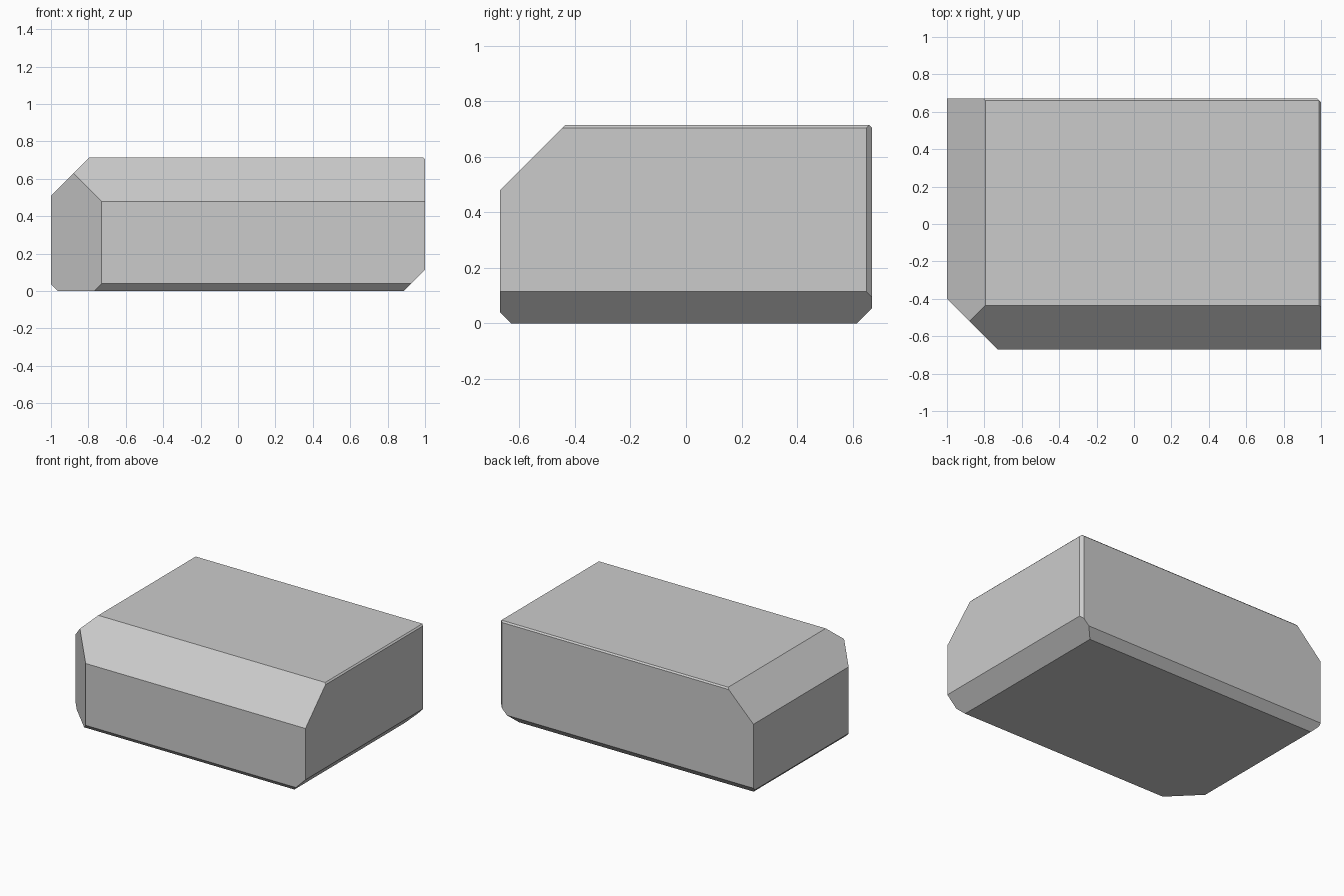
import bpy, bmesh
from mathutils import Vector

if "Cube" in bpy.data.objects:
    bpy.data.objects.remove(bpy.data.objects["Cube"])

HX, HY, H = 1.0, 0.67, 0.715

# Plain block standing on the ground
bm = bmesh.new()
bmesh.ops.create_cube(bm, size=1)
for v in bm.verts:
    v.co = Vector((v.co.x * 2 * HX, v.co.y * 2 * HY, (v.co.z + 0.5) * H))


def chamfer(sx, sy, sz, size):
    """Cut a 45 degree chamfer along the edge on the given sides (0 = edge direction)."""
    normal = Vector((sx, sy, sz))
    corner = Vector((sx * HX, sy * HY, H / 2 + sz * H / 2))
    point = corner - normal * size / 2
    cut = bmesh.ops.bisect_plane(bm, geom=bm.verts[:] + bm.edges[:] + bm.faces[:],
                                 dist=1e-5, plane_co=point, plane_no=normal.normalized(),
                                 clear_outer=True)
    edges = [e for e in cut["geom_cut"] if isinstance(e, bmesh.types.BMEdge)]
    bmesh.ops.edgeloop_fill(bm, edges=edges)


# Uneven edge chamfers: side signs and size
for spec in [
    (-1, 0, 1, 0.205),   # top left
    (0, -1, 1, 0.235),   # top front
    (-1, -1, 0, 0.27),   # front left upright
    (1, 0, -1, 0.115),   # bottom right
    (0, -1, -1, 0.04),   # bottom front
    (-1, 0, -1, 0.037),  # bottom left
    (0, 1, -1, 0.055),   # bottom back
    (1, 1, 0, 0.02),     # back right upright
    (1, 0, 1, 0.01),     # top right
    (0, 1, 1, 0.01),     # top back
]:
    chamfer(*spec)

bmesh.ops.recalc_face_normals(bm, faces=bm.faces[:])
mesh = bpy.data.meshes.new("chamfered_block")
bm.to_mesh(mesh)
bm.free()
bpy.context.collection.objects.link(bpy.data.objects.new("chamfered_block", mesh))
